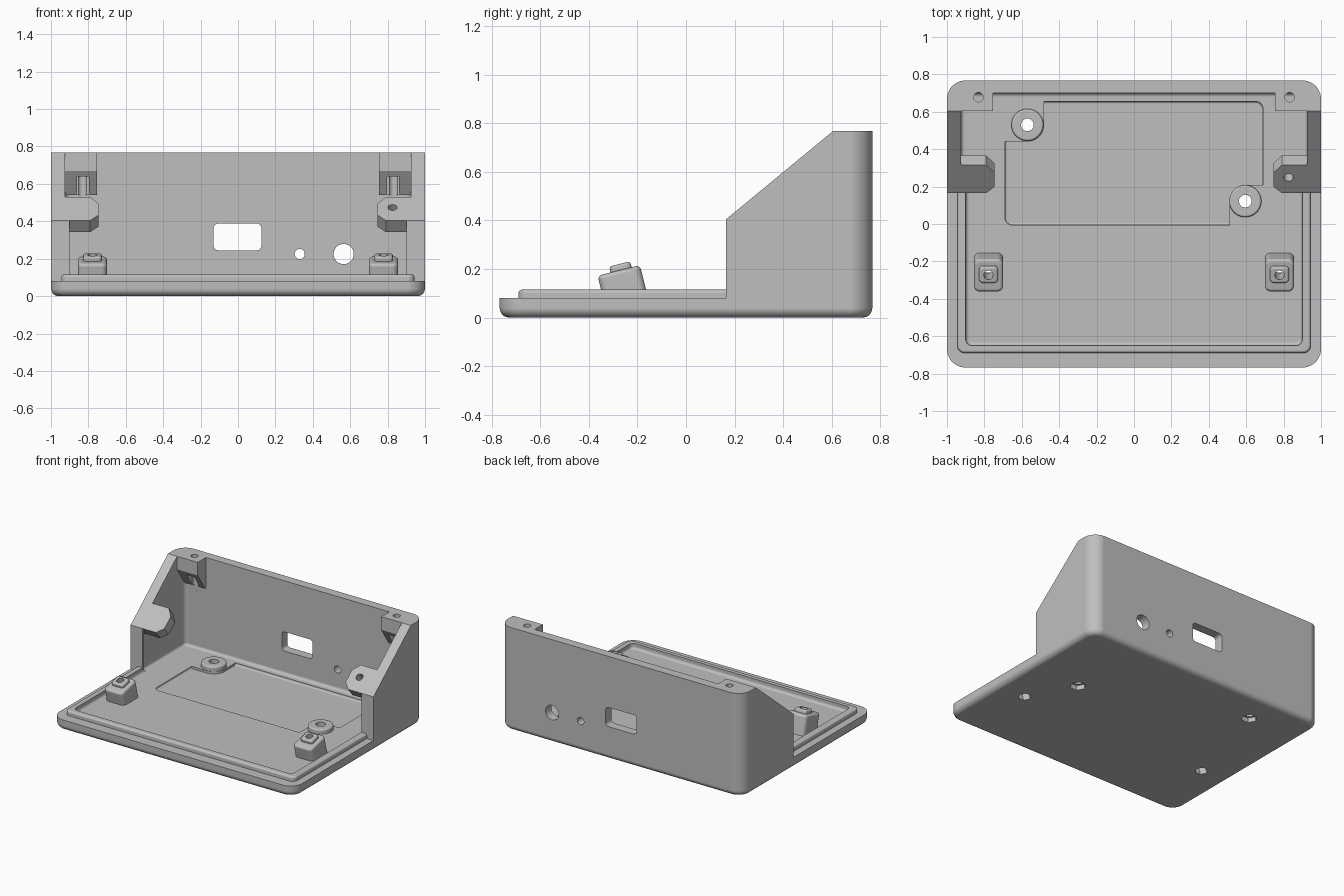
import bpy, bmesh, math
from mathutils import Matrix, Vector

if "Cube" in bpy.data.objects:
    bpy.data.objects.remove(bpy.data.objects["Cube"], do_unlink=True)

grey = bpy.data.materials.new("light grey plastic")
grey.use_nodes = True
GREY = (0.52, 0.52, 0.52, 1)
grey.diffuse_color = GREY
grey.node_tree.nodes["Principled BSDF"].inputs["Base Color"].default_value = GREY


def loft(name, rings, matrix=None):
    """Closed solid through a stack of rings with equal point counts."""
    bm = bmesh.new()
    loops = [[bm.verts.new(p) for p in ring] for ring in rings]
    n = len(loops[0])
    for a, b in zip(loops, loops[1:]):
        for i in range(n):
            j = (i + 1) % n
            bm.faces.new((a[i], a[j], b[j], b[i]))
    bm.faces.new(loops[0][::-1])
    bm.faces.new(loops[-1])
    bmesh.ops.recalc_face_normals(bm, faces=bm.faces)
    if matrix:
        bm.transform(matrix)
    mesh = bpy.data.meshes.new(name)
    bm.to_mesh(mesh)
    bm.free()
    mesh.materials.append(grey)
    obj = bpy.data.objects.new(name, mesh)
    bpy.context.collection.objects.link(obj)
    return obj


def block(name, x, y, z, r, bottom=0, top=0, matrix=None):
    """Rounded box; optional fillets of the bottom and top edges."""
    steps = 5

    def ring(inset, height):
        rad = max(r - inset, 0.002)
        pts = []
        for k, (sx, sy) in enumerate([(1, 1), (0, 1), (0, 0), (1, 0)]):
            cx = x[1] - inset - rad if sx else x[0] + inset + rad
            cy = y[1] - inset - rad if sy else y[0] + inset + rad
            for i in range(8):
                a = math.pi / 2 * (k + (i + 0.5) / 8)
                pts.append((cx + rad * math.cos(a), cy + rad * math.sin(a), height))
        return pts

    angles = [math.pi / 2 * i / steps for i in range(steps + 1)]
    low = [(bottom * (1 - math.sin(a)), z[0] + bottom * (1 - math.cos(a))) for a in angles]
    high = [(top * (1 - math.cos(a)), z[1] - top * (1 - math.sin(a))) for a in angles]
    low = low if bottom else [(0, z[0])]
    high = high if top else [(0, z[1])]
    return loft(name, [ring(*p) for p in low + high], matrix)


def rod(name, cx, cy, r, z, top=0, matrix=None):
    return block(name, (cx - r, cx + r), (cy - r, cy + r), z, r, 0, top, matrix)


def side_prism(name, profile, x0, x1):
    """Extrude a (y, z) profile along x."""
    return loft(name, [[(x, *p) for p in profile] for x in (x0, x1)])


def combine(target, tool, operation):
    mod = target.modifiers.new(operation, "BOOLEAN")
    mod.operation = operation
    mod.solver = "EXACT"
    mod.object = tool
    bpy.context.view_layer.objects.active = target
    bpy.ops.object.modifier_apply(modifier=mod.name)
    bpy.data.objects.remove(tool, do_unlink=True)


def cut(tool):
    combine(body, tool, "DIFFERENCE")


def add(tool):
    combine(body, tool, "UNION")


# Outer shell, with the open front and sloping side walls
TOP, FLOOR = 0.768, 0.075
body = block("enclosure_base", (-1, 1), (-0.768, 0.768), (0, TOP), 0.1, bottom=0.04)
cut(side_prism("front_opening", [(-1, 0.08), (0.165, 0.08), (0.165, 0.405),
                                 (0.605, TOP), (0.605, 1), (-1, 1)], -1.2, 1.2))

# Raised lip, then the hollow interior
add(block("lip", (-0.945, 0.945), (-0.69, 0.3), (0.06, 0.115), 0.04, top=0.015))
cut(block("front_cavity", (-0.9, 0.9), (-0.65, 0.68), (FLOOR, 1.1), 0.035, bottom=0.02))
cut(block("rear_cavity", (-0.925, 0.925), (0.18, 0.7), (FLOOR, 1.2), 0.03, bottom=0.02))

# Shallow floor recess that steps around the two standoffs
recess = block("recess", (-0.69, 0.69), (-0.005, 0.655), (0.058, 0.2), 0.04, bottom=0.012)
for x, y in [((-0.9, -0.48), (0.44, 0.9)), ((0.51, 0.9), (-0.3, 0.21))]:
    combine(recess, block("notch", x, y, (0, 0.3), 0.09), "DIFFERENCE")
cut(recess)


def hexagon(cx, cy, r, z0, z1, matrix=None):
    return loft("nut_pocket", [[(cx + r * math.cos(i * math.pi / 3),
                                 cy + r * math.sin(i * math.pi / 3), z)
                                for i in range(6)] for z in (z0, z1)], matrix)


# Round standoffs with screw holes and nut pockets beneath
for x, y in [(-0.57, 0.53), (0.595, 0.122)]:
    add(rod("standoff", x, y, 0.086, (0.04, 0.11), top=0.012))
    cut(rod("standoff_hole", x, y, 0.034, (-0.1, 0.3)))
    cut(hexagon(x, y, 0.055, -0.1, 0.035))

# Tilted front mounts, mirrored left and right
for side in (-1, 1):
    tilt = (Matrix.Translation((side * 0.778, -0.277, 0.194))
            @ Matrix.Rotation(math.radians(14), 4, "X"))
    add(block("mount", (-0.078, 0.078), (-0.09, 0.09), (-0.145, 0), 0.03,
              top=0.018, matrix=tilt))
    add(block("mount_pad", (-0.05, 0.05), (-0.035, 0.055), (-0.03, 0.025), 0.02,
              top=0.012, matrix=tilt))
    cut(rod("mount_hole", 0, 0.01, 0.025, (-0.4, 0.2), matrix=tilt))
    cut(hexagon(0, 0.01, 0.045, -0.4, -0.12, tilt))

# Chamfered screw ears lying in the slope of the side walls
slope = Vector((0, 0.44, 0.363)).normalized()
normal = Vector((0, -slope.z, slope.y))
for side in (-1, 1):
    frame = Matrix((Vector((side, 0, 0)), slope, normal)).transposed().to_4x4()
    frame.translation = (0, 0.165, 0.405)
    outline = [(0.96, 0), (0.79, 0), (0.745, 0.045), (0.745, 0.14),
               (0.79, 0.195), (0.96, 0.195)]
    add(loft("ear", [[(*p, z) for p in outline] for z in (-0.08, 0)], frame))
    cut(rod("ear_hole", 0.826, 0.108, 0.025, (-0.2, 0.1), matrix=frame))

# Top corner blocks with tapered undersides, nut slots and screw holes
for side in (-1, 1):
    add(side_prism("corner_block", [(0.605, TOP), (0.72, TOP), (0.72, 0.54),
                                    (0.69, 0.54), (0.605, 0.67)],
                   side * 0.95, side * 0.755))
    cut(side_prism("nut_slot", [(0.5, 0.64), (0.69, 0.64), (0.69, 0.5), (0.5, 0.5)],
                   side * 0.862, side * 0.797))
    cut(rod("corner_hole", side * 0.832, 0.678, 0.025, (0.5, 1)))

# Connector openings through the back wall
through = Matrix.Translation((0, 0.74, 0)) @ Matrix.Rotation(math.pi / 2, 4, "X")
cut(block("port", (-0.13, 0.125), (0.245, 0.388), (-0.1, 0.1), 0.025, matrix=through))
cut(rod("small_hole", 0.33, 0.225, 0.027, (-0.1, 0.1), matrix=through))
cut(rod("large_hole", 0.565, 0.225, 0.054, (-0.1, 0.1), matrix=through))

# Smooth fillets while keeping flat faces and sharp edges crisp
bpy.ops.object.select_all(action="DESELECT")
body.select_set(True)
bpy.context.view_layer.objects.active = body
bpy.ops.object.shade_smooth_by_angle(angle=math.radians(32))
weighted = body.modifiers.new("even_normals", "WEIGHTED_NORMAL")
weighted.keep_sharp = True
